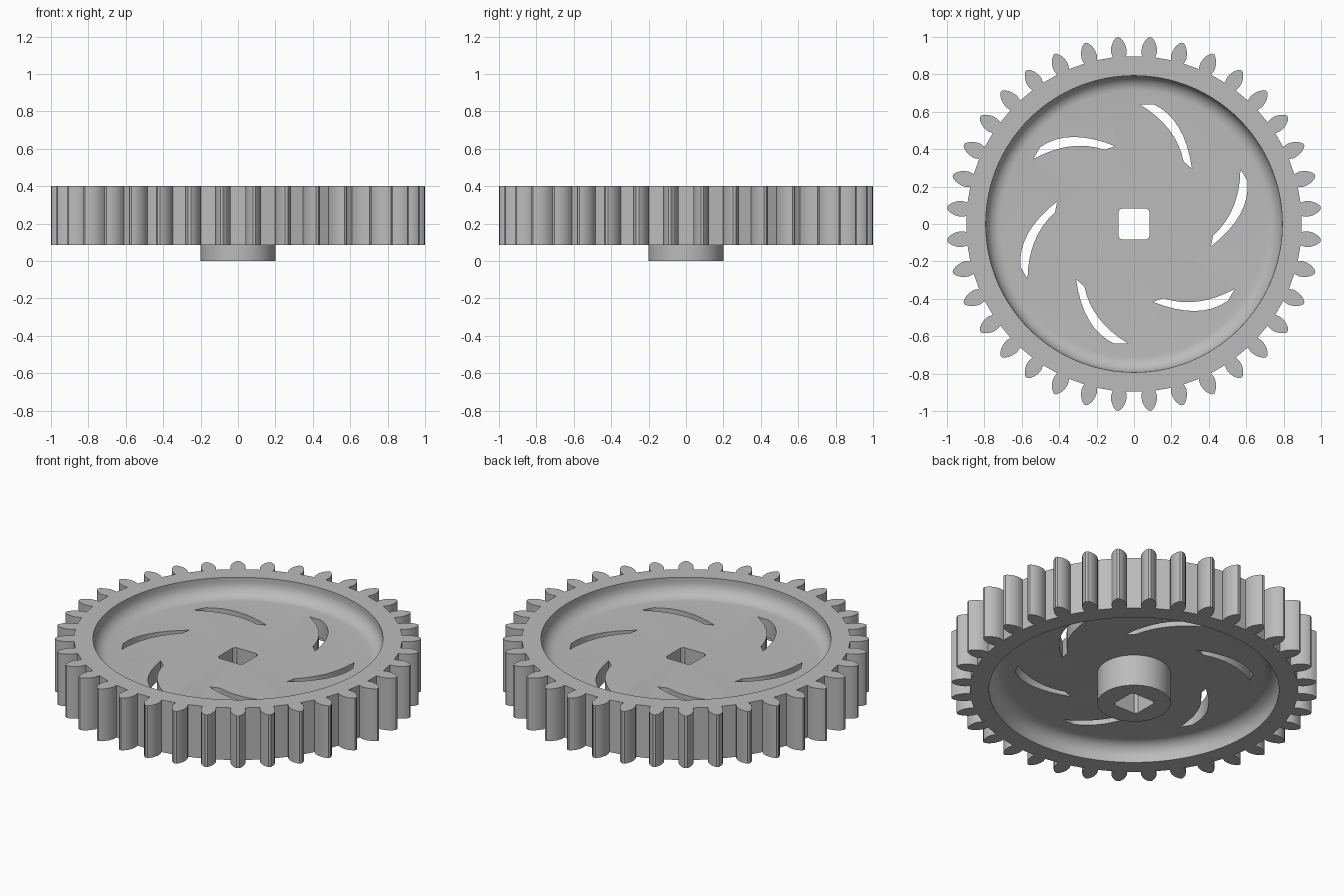
import bpy, bmesh, math
from mathutils import Matrix, Vector

old = bpy.data.objects.get("Cube")
if old:
    bpy.data.objects.remove(old, do_unlink=True)

TEETH, SLOTS = 36, 6
RIM_LOW, RIM_TOP = 0.085, 0.4
WEB_LOW, WEB_TOP = 0.19, 0.295
RECESS_R, FILLET = 0.793, 0.08

grey = bpy.data.materials.new("plain grey")
grey.use_nodes = True
colour = (0.5, 0.5, 0.5, 1)
grey.diffuse_color = colour
grey.node_tree.nodes["Principled BSDF"].inputs["Base Color"].default_value = colour


def make(name, bm):
    bmesh.ops.recalc_face_normals(bm, faces=bm.faces[:])
    mesh = bpy.data.meshes.new(name)
    bm.to_mesh(mesh)
    bm.free()
    mesh.materials.append(grey)
    obj = bpy.data.objects.new(name, mesh)
    bpy.context.collection.objects.link(obj)
    return obj


def prism(name, outlines, low, high):
    bm = bmesh.new()
    for outline in outlines:
        face = bm.faces.new([bm.verts.new((x, y, low)) for x, y in outline])
        out = bmesh.ops.extrude_face_region(bm, geom=[face])["geom"]
        verts = [v for v in out if isinstance(v, bmesh.types.BMVert)]
        bmesh.ops.translate(bm, verts=verts, vec=(0, 0, high - low))
    return make(name, bm)


def lathe(name, profile, steps=128):
    bm = bmesh.new()
    verts = [bm.verts.new((r, 0, z)) for r, z in profile]
    edges = [bm.edges.new(pair) for pair in zip(verts, verts[1:])]
    bmesh.ops.spin(bm, geom=verts + edges, cent=(0, 0, 0), axis=(0, 0, 1),
                   angle=math.tau, steps=steps)
    bmesh.ops.remove_doubles(bm, verts=bm.verts[:], dist=1e-4)
    return make(name, bm)


def combine(target, other, operation):
    other.hide_render = True
    mod = target.modifiers.new(operation.lower(), "BOOLEAN")
    mod.operation, mod.solver, mod.object = operation, "EXACT", other
    bpy.context.view_layer.objects.active = target
    bpy.ops.object.modifier_apply(modifier=mod.name)
    bpy.data.objects.remove(other, do_unlink=True)


def turned(points, angle):
    rot = Matrix.Rotation(angle, 2)
    return [tuple(rot @ Vector(p)) for p in points]


# Toothed outline: leaf-shaped teeth with slightly undercut roots
flank = [(0.897, 0.036), (0.925, 0.042), (0.95, 0.039),
         (0.975, 0.030), (0.992, 0.018), (1.002, 0.007)]
tooth = [(r, -w) for r, w in flank] + [(r, w) for r, w in reversed(flank)]
outline = []
for i in range(TEETH):
    outline += turned(tooth, math.tau * (i + 0.5) / TEETH)
gear = prism("gear_wheel", [outline], RIM_LOW, RIM_TOP)

# Dished recess on both sides, with a filleted floor
for floor, way in ((WEB_TOP, 1), (WEB_LOW, -1)):
    arc = []
    for i in range(9):
        a = math.pi / 2 * i / 8
        arc.append((RECESS_R - FILLET + FILLET * math.sin(a),
                    floor + way * FILLET * (1 - math.cos(a))))
    end = floor + way * 0.2
    combine(gear, lathe("recess_cutter", [(0, floor)] + arc + [(RECESS_R, end), (0, end)]),
            "DIFFERENCE")

# Hub below the web
hub_top = (WEB_LOW + WEB_TOP) / 2
combine(gear, lathe("hub", [(0, 0), (0.2, 0), (0.2, hub_top), (0, hub_top)], 96), "UNION")

# Square bore with nicked corners
corner = [(0.083, 0.066), (0.076, 0.076), (0.066, 0.083)]
bore = [p for i in range(4) for p in turned(corner, i * math.pi / 2)]
combine(gear, prism("bore_cutter", [bore], -0.1, 0.5), "DIFFERENCE")


# Six curved slots through the web
def bow(a, b, c, n=8):
    # Curve from a to c passing through b at its middle
    a, b, c = Vector(a), Vector(b), Vector(c)
    ctrl = 2 * b - (a + c) / 2
    return [tuple(a * (1 - t) ** 2 + ctrl * 2 * t * (1 - t) + c * t * t)
            for t in (i / n for i in range(n + 1))]


slot = bow((0.105, 0.64), (0.24, 0.515), (0.31, 0.295))
slot += bow((0.265, 0.335), (0.187, 0.505), (0.03, 0.64))
combine(gear, prism("slot_cutter", [turned(slot, math.tau * i / SLOTS) for i in range(SLOTS)],
                    0.1, 0.39), "DIFFERENCE")

# Smooth curved walls, crisp rims
bpy.ops.object.select_all(action="DESELECT")
gear.select_set(True)
bpy.context.view_layer.objects.active = gear
bpy.ops.object.shade_smooth_by_angle(angle=math.radians(30))
